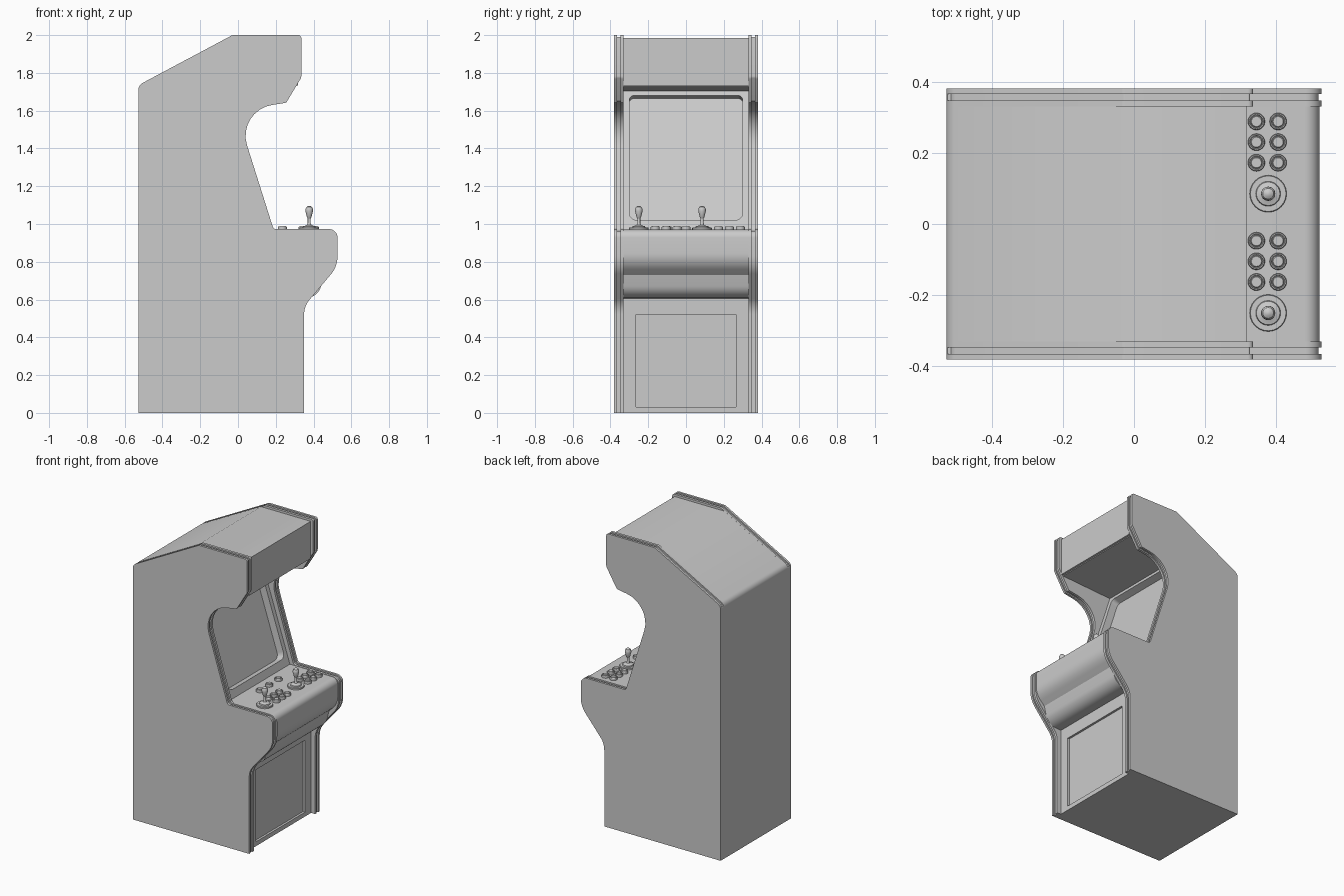
import bpy, bmesh, math
from mathutils import Vector

if "Cube" in bpy.data.objects:
    bpy.data.objects.remove(bpy.data.objects["Cube"])


def fillet(pts, seg=8):
    """Round the corners of a 2D polygon given as (x, z, radius)."""
    out, n = [], len(pts)
    for i, (x, z, r) in enumerate(pts):
        p = Vector((x, z))
        if r == 0:
            out.append(p)
            continue
        a = (Vector(pts[i - 1][:2]) - p).normalized()
        b = (Vector(pts[(i + 1) % n][:2]) - p).normalized()
        half = a.angle(b) / 2
        c = p + (a + b).normalized() * r / math.sin(half)
        t = r / math.tan(half)
        va, vb = p + a * t - c, p + b * t - c
        sweep = math.pi - 2 * half
        for k in range(seg + 1):
            f = k / seg
            out.append(c + (va * math.sin((1 - f) * sweep) + vb * math.sin(f * sweep)) / math.sin(sweep))
    return out


def inset(pts, d):
    """Move a counter-clockwise outline inward, keeping the back and floor edges."""
    out, n = [], len(pts)
    for i, p in enumerate(pts):
        a = (p - pts[i - 1]).normalized()
        b = (pts[(i + 1) % n] - p).normalized()
        na, nb = Vector((-a.y, a.x)), Vector((-b.y, b.x))
        m = (na + nb).normalized()
        q = p + m * d / max(m.dot(na), 0.4)
        if p.x < BACK + 0.004:
            q.x = p.x
        if p.y < 0.001:
            q.y = 0
        out.append(q)
    return out


def shade(ob):
    ob.data.polygons.foreach_set("use_smooth", [True] * len(ob.data.polygons))
    ob.data.set_sharp_from_angle(angle=math.radians(30))


def loft(name, rings):
    """Closed solid through equal-length rings of 3D points."""
    bm = bmesh.new()
    vr = [[bm.verts.new(p) for p in ring] for ring in rings]
    n = len(vr[0])
    for r0, r1 in zip(vr, vr[1:]):
        for i in range(n):
            j = (i + 1) % n
            bm.faces.new((r0[i], r0[j], r1[j], r1[i]))
    bm.faces.new(vr[0])
    bm.faces.new(vr[-1])
    bmesh.ops.recalc_face_normals(bm, faces=bm.faces)
    me = bpy.data.meshes.new(name)
    bm.to_mesh(me)
    bm.free()
    ob = bpy.data.objects.new(name, me)
    bpy.context.collection.objects.link(ob)
    shade(ob)
    return ob


def lathe(name, profile, x, y, n=24):
    return loft(name, [[(x + r * math.cos(2 * math.pi * k / n), y + r * math.sin(2 * math.pi * k / n), z)
                        for k in range(n)] for r, z in profile])


def at_y(pts, y):
    return [(p.x, y, p.y) for p in pts]


def cut(ob, cutter):
    mod = ob.modifiers.new("cut", 'BOOLEAN')
    mod.object, mod.operation, mod.solver = cutter, 'DIFFERENCE', 'EXACT'
    dg = bpy.context.evaluated_depsgraph_get()
    me = bpy.data.meshes.new_from_object(ob.evaluated_get(dg))
    ob.modifiers.clear()
    ob.data = me
    bpy.data.objects.remove(cutter)
    shade(ob)


BACK, NOSE = -0.527, 0.527

# Side panels with an edge groove
outline = fillet([(BACK, 0, 0), (0.35, 0, 0), (0.35, 0.565, 0.12), (NOSE, 0.775, 0.15),
                  (NOSE, 0.973, 0.045), (0.188, 0.973, 0.02), (-0.01, 1.60, 0.165),
                  (0.255, 1.642, 0.01), (0.335, 1.775, 0.03), (0.335, 2.0, 0.015),
                  (-0.03, 2.0, 0.02), (BACK, 1.735, 0.04)])
groove = inset(outline, 0.009)
layers = [(0.33, outline), (0.347, outline), (0.347, groove),
          (0.365, groove), (0.365, outline), (0.38, outline)]
for side, s in (("left", -1), ("right", 1)):
    loft(side + "_side_panel", [at_y(p, s * y) for y, p in layers])

# Cabinet body between the panels
body_outline = fillet([(BACK, 0, 0), (0.32, 0, 0), (0.32, 0.605, 0), (0.425, 0.612, 0.085),
                       (0.455, 0.73, 0), (0.521, 0.795, 0.12), (0.521, 0.97, 0.042),
                       (0.16, 0.97, 0), (-0.08, 1.705, 0), (0.302, 1.727, 0), (0.302, 1.732, 0),
                       (0.317, 1.732, 0), (0.317, 1.985, 0), (-0.057, 1.985, 0), (BACK, 1.735, 0.04)])
body = loft("cabinet_body", [at_y(body_outline, -0.33), at_y(body_outline, 0.33)])

# Screen recess, square to the sloping bezel
up = Vector((-0.24, 0, 0.735)).normalized()
normal = Vector((up.z, 0, -up.x))
origin = Vector((0.16, 0, 0.97))
rect = fillet([(-0.30, 0.053, 0.04), (0.30, 0.053, 0.04), (0.30, 0.747, 0.025), (-0.30, 0.747, 0.025)], 6)
cut(body, loft("screen_cutter", [[origin + Vector((0, p.x, 0)) + up * p.y + normal * d for p in rect]
                                 for d in (-0.05, 0.04)]))

# Front door recess
cut(body, loft("door_cutter", [[(x, -0.265, 0.03), (x, 0.265, 0.03), (x, 0.265, 0.52), (x, -0.265, 0.52)]
                               for x in (0.305, 0.40)]))

# Joysticks
stick = [(0.052, 0.965), (0.052, 0.979), (0.050, 0.981), (0.035, 0.981), (0.033, 0.988), (0.021, 0.991),
         (0.011, 0.996), (0.008, 1.004), (0.008, 1.03), (0.012, 1.036), (0.016, 1.052), (0.020, 1.068),
         (0.0195, 1.08), (0.015, 1.09), (0.008, 1.0945), (0.002, 1.096)]
for i, y in enumerate((-0.25, 0.085)):
    lathe(f"joystick_{i + 1}", stick, 0.377, y)

# Buttons: two banks of six and a row near the screen
button = [(0.024, 0.965), (0.024, 0.983), (0.022, 0.986), (0.019, 0.986), (0.018, 0.981),
          (0.0165, 0.981), (0.0165, 0.988), (0.014, 0.99)]
spots = [(x, c + d) for c in (-0.105, 0.23) for d in (-0.058, 0, 0.058) for x in (0.344, 0.405)]
spots += [(0.235, y) for y in (-0.1, 0, 0.1)]
for i, (x, y) in enumerate(spots):
    lathe(f"button_{i + 1}", button, x, y)
